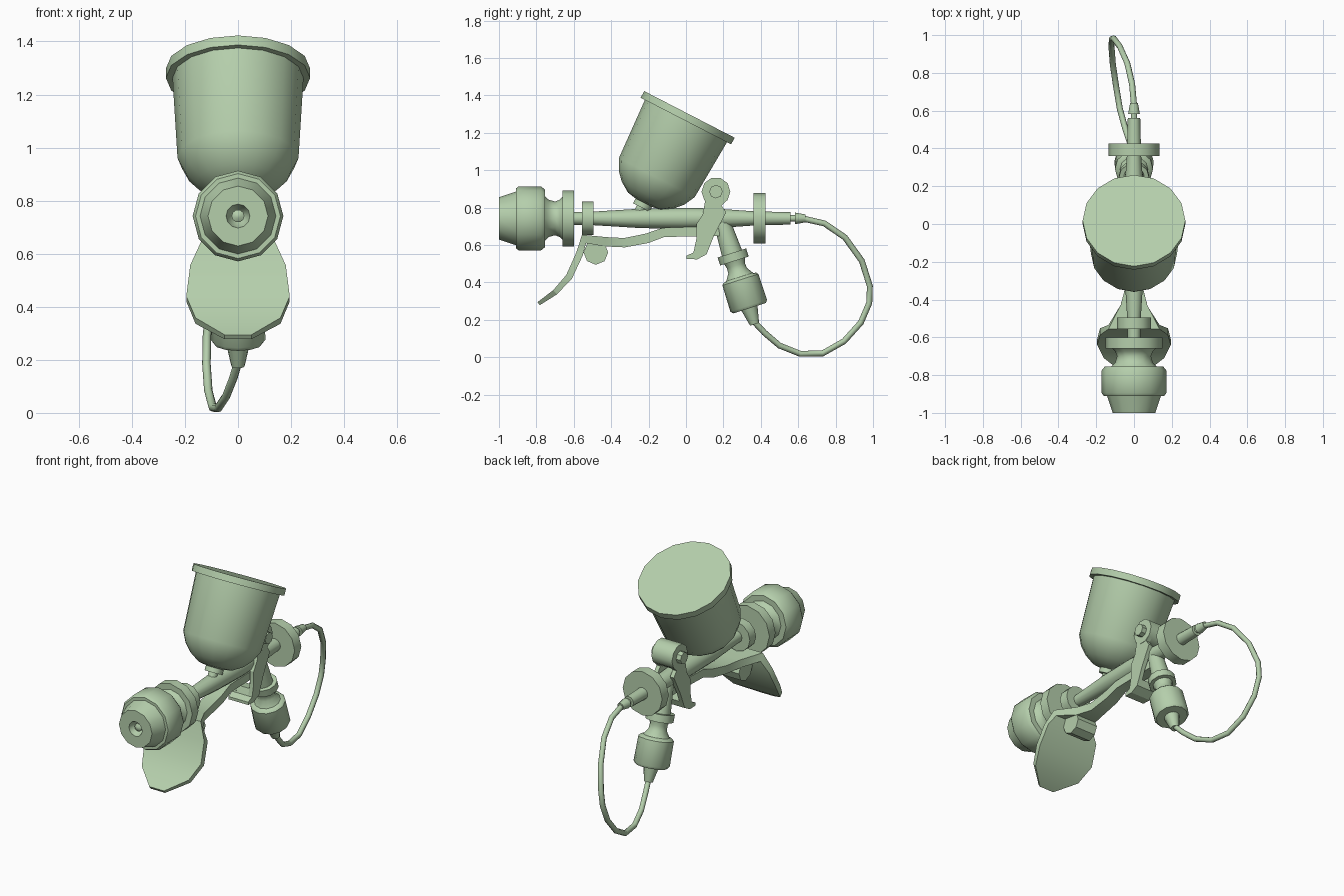
import bpy, bmesh, math
from mathutils import Vector

green = bpy.data.materials.new("pale green")
green.diffuse_color = (0.46, 0.62, 0.41, 1)


def finish(name, bm, angle=38):
    bmesh.ops.recalc_face_normals(bm, faces=bm.faces)
    mesh = bpy.data.meshes.new(name)
    bm.to_mesh(mesh)
    bm.free()
    mesh.materials.append(green)
    ob = bpy.data.objects.new(name, mesh)
    bpy.context.collection.objects.link(ob)
    if angle:
        bpy.ops.object.select_all(action='DESELECT')
        ob.select_set(True)
        bpy.context.view_layer.objects.active = ob
        bpy.ops.object.shade_smooth_by_angle(angle=math.radians(angle))
    return ob


def loft(bm, rings):
    """Join successive rings of points and cap both ends."""
    vs = [[bm.verts.new(p) for p in r] for r in rings]
    n = len(vs[0])
    for a, b in zip(vs, vs[1:]):
        for i in range(n):
            j = (i + 1) % n
            bm.faces.new((a[i], a[j], b[j], b[i]))
    bm.faces.new(vs[0])
    bm.faces.new(vs[-1])


def turned(name, origin, axis, profile, sides=12, angle=38):
    """Solid of revolution; profile holds (distance along axis, radius)."""
    o, a = Vector(origin), Vector(axis).normalized()
    u = Vector((1, 0, 0)) if abs(a.x) < 0.9 else Vector((0, 1, 0))
    v = a.cross(u)
    bm = bmesh.new()
    turns = [2 * math.pi * i / sides for i in range(sides)]
    loft(bm, [[o + a * t + (u * math.cos(k) + v * math.sin(k)) * r for k in turns]
              for t, r in profile])
    return finish(name, bm, angle)


def plate(name, outline, x0, x1):
    """Side outline (y, z) extruded across x."""
    bm = bmesh.new()
    loft(bm, [[(x, y, z) for y, z in outline] for x in (x0, x1)])
    return finish(name, bm, 25)


Y = (0, 1, 0)
C = (0, 0, 0.742)

# Front nozzle head with recessed mouth, waist and collar
turned("nozzle_head", C, Y, [
    (-0.93, 0.012), (-0.95, 0.03), (-1.0, 0.045), (-1.0, 0.113), (-0.91, 0.143),
    (-0.91, 0.16), (-0.895, 0.171), (-0.775, 0.171), (-0.755, 0.155), (-0.755, 0.12),
    (-0.735, 0.1), (-0.7, 0.09), (-0.675, 0.1), (-0.66, 0.115), (-0.66, 0.15),
    (-0.6, 0.15), (-0.6, 0.03)])
turned("nozzle_pin", C, Y, [(-0.985, 0.008), (-0.975, 0.024), (-0.955, 0.024), (-0.92, 0.01)], 10)

# Main barrel, ending in the rear cable plug
turned("barrel", C, Y, [
    (-0.62, 0.034), (-0.5, 0.036), (-0.24, 0.052), (0.0, 0.056), (0.15, 0.053),
    (0.36, 0.038), (0.56, 0.033), (0.56, 0.017), (0.582, 0.017), (0.582, 0.031),
    (0.64, 0.021), (0.64, 0.012)])
turned("front_disc", C, Y, [(-0.555, 0.09), (-0.495, 0.09)])
turned("rear_disc", C, Y, [(0.36, 0.135), (0.425, 0.135)])

# Tilted cup with lid and neck
cup_axis = (0, 0.458, 0.889)
turned("cup", (0, 0.018, 1.298), cup_axis, [
    (-0.535, 0.03), (-0.522, 0.1), (-0.485, 0.157), (-0.44, 0.198), (-0.38, 0.228),
    (-0.02, 0.248)], 16)
turned("cup_lid", (0, 0.018, 1.298), cup_axis, [(-0.04, 0.272), (0, 0.272)], 16)
turned("cup_neck", (0, 0.018, 1.298), cup_axis, [
    (-0.62, 0.028), (-0.56, 0.028), (-0.56, 0.052), (-0.525, 0.052)], 10)

# Sloping rear handle with a flange, waist and drum
turned("handle", (0, 0.20, 0.70), (0, 0.303, -0.953), [
    (-0.02, 0.045), (0.15, 0.056), (0.15, 0.08), (0.195, 0.08), (0.195, 0.058),
    (0.22, 0.05), (0.25, 0.052), (0.285, 0.075), (0.29, 0.092), (0.3, 0.101),
    (0.445, 0.103), (0.46, 0.092), (0.46, 0.045), (0.55, 0.025)])

# Lever bar widening into the paddle: (y, z, half width, thickness)
stations = [
    (0.18, 0.672, 0.035, 0.05), (0.0, 0.67, 0.035, 0.05), (-0.12, 0.667, 0.035, 0.05),
    (-0.21, 0.635, 0.04, 0.052), (-0.33, 0.612, 0.045, 0.05), (-0.43, 0.617, 0.07, 0.05),
    (-0.545, 0.632, 0.135, 0.05), (-0.57, 0.55, 0.18, 0.038), (-0.625, 0.43, 0.195, 0.036),
    (-0.70, 0.347, 0.16, 0.03), (-0.788, 0.286, 0.05, 0.02)]
bm = bmesh.new()
rings = []
for i, (y, z, w, th) in enumerate(stations):
    p, q = stations[max(i - 1, 0)], stations[min(i + 1, len(stations) - 1)]
    d = Vector((0, q[0] - p[0], q[1] - p[1])).normalized()
    n = Vector((0, d.z, -d.y)) * th / 2
    c = Vector((0, y, z))
    w = Vector((w, 0, 0))
    rings.append([c + w + n, c - w + n, c - w - n, c + w - n])
loft(bm, rings)
finish("paddle_lever", bm, 25)
turned("paddle_knob", (0, -0.482, 0.56), (1, 0, 0), [(-0.07, 0.066), (0.07, 0.066)], 8, 0)

# Forked catch straddling the barrel, with pivot drum, bolt and hook
arm = [(0.105, 0.85), (0.21, 0.83), (0.19, 0.81), (0.215, 0.775), (0.15, 0.65),
       (0.11, 0.55), (0.06, 0.523), (0.04, 0.56), (0.055, 0.63), (0.055, 0.71),
       (0.09, 0.765)]
for side, s in (("left", -1), ("right", 1)):
    plate("catch_arm_" + side, arm, s * 0.042, s * 0.068)
plate("catch_hook", [(0.003, 0.525), (0.06, 0.523), (0.11, 0.55), (0.125, 0.59),
                     (0.055, 0.6), (0.04, 0.56), (0.003, 0.542)], -0.068, 0.068)
turned("catch_drum", (0, 0.16, 0.885), (1, 0, 0), [(-0.07, 0.077), (0.07, 0.077)], 10)
turned("catch_bolt", (0, 0.16, 0.885), (1, 0, 0), [(-0.1, 0.036), (0.1, 0.036)], 8)

# Looping cable from the rear plug to the handle end
path = [(0, 0.63, 0.74), (-0.01, 0.74, 0.715), (-0.035, 0.85, 0.64), (-0.075, 0.94, 0.515),
        (-0.108, 0.983, 0.38), (-0.117, 0.98, 0.29), (-0.119, 0.935, 0.185),
        (-0.112, 0.845, 0.085), (-0.095, 0.73, 0.02), (-0.075, 0.61, 0.018),
        (-0.045, 0.5, 0.062), (-0.018, 0.42, 0.13), (0, 0.364, 0.19)]
bm = bmesh.new()
rings = []
pts = [Vector(p) for p in path]
for i, c in enumerate(pts):
    d = (pts[min(i + 1, len(pts) - 1)] - pts[max(i - 1, 0)]).normalized()
    u = d.cross(Vector((1, 0, 0))).normalized()
    v = d.cross(u)
    rings.append([c + (u * math.cos(k) + v * math.sin(k)) * 0.016
                  for k in [math.pi * j / 4 for j in range(8)]])
loft(bm, rings)
finish("cable", bm, 50)
